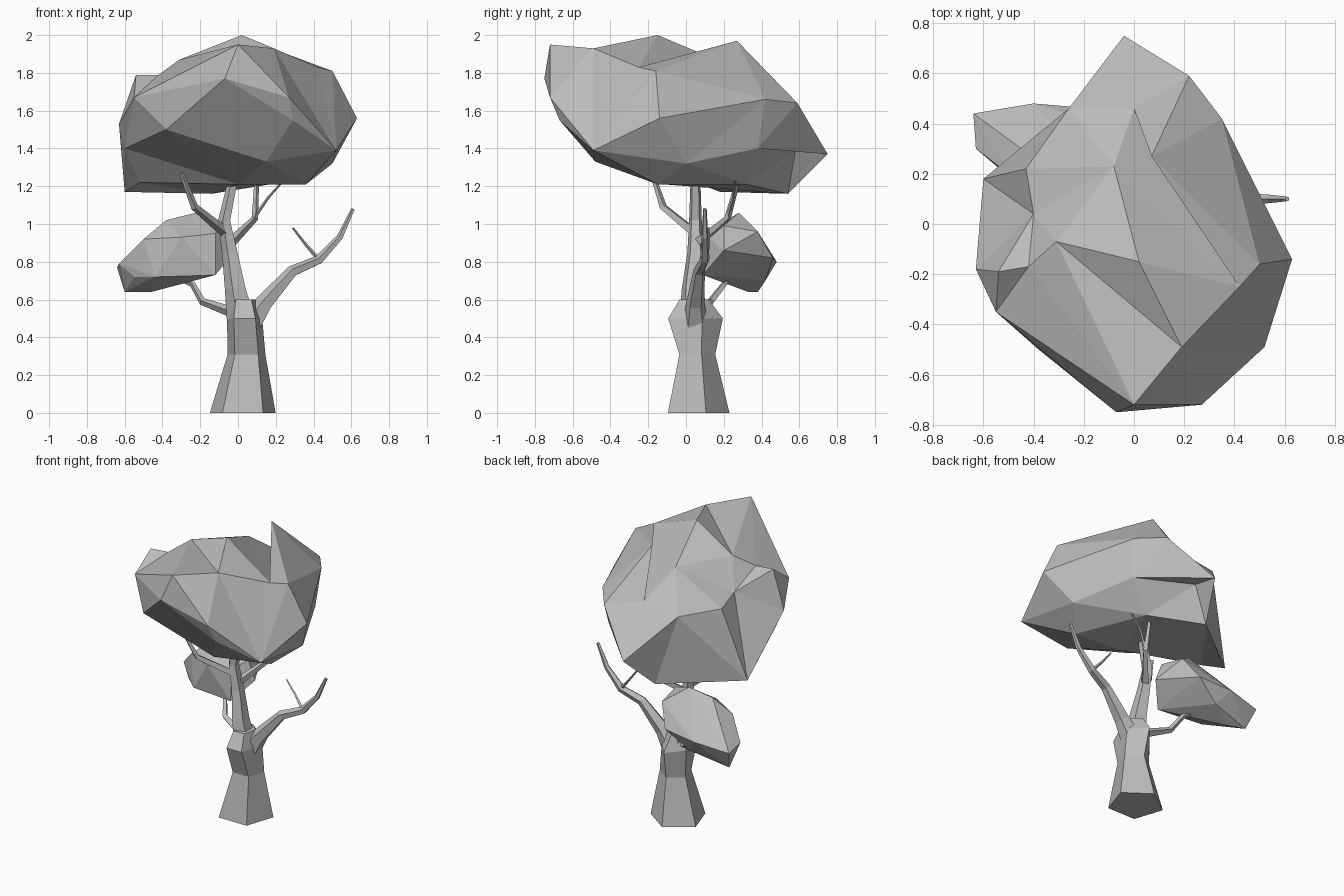
import bpy, bmesh, math
from mathutils import Vector
from mathutils.geometry import delaunay_2d_cdt

cube = bpy.data.objects.get("Cube")
if cube:
    bpy.data.objects.remove(cube, do_unlink=True)

grey = bpy.data.materials.new("plain grey")
grey.use_nodes = True
grey.diffuse_color = (0.5, 0.5, 0.5, 1)
grey.node_tree.nodes["Principled BSDF"].inputs["Base Color"].default_value = grey.diffuse_color


def finish(bm, name):
    bmesh.ops.recalc_face_normals(bm, faces=bm.faces)
    mesh = bpy.data.meshes.new(name)
    bm.to_mesh(mesh)
    bm.free()
    mesh.materials.append(grey)
    obj = bpy.data.objects.new(name, mesh)
    bpy.context.collection.objects.link(obj)
    return obj


def limb(name, path, sides=5, turn=0.0, level=False):
    """Faceted tube through (x, y, z, radius) or (x, y, z, radius, depth radius) stations."""
    bm = bmesh.new()
    pts = [Vector(p[:3]) for p in path]
    rings = []
    for i, p in enumerate(pts):
        along = pts[min(i + 1, len(pts) - 1)] - pts[max(i - 1, 0)]
        if level:
            along = Vector((0, 0, 1))
        side = along.cross(Vector((0, 1, 0))).normalized() * path[i][3]
        other = side.cross(along).normalized() * path[i][-1]
        ring = []
        for k in range(sides):
            a = turn + math.tau * k / sides
            ring.append(bm.verts.new(p + side * math.cos(a) + other * math.sin(a)))
        rings.append(ring)
    for low, high in zip(rings, rings[1:]):
        for k in range(sides):
            n = (k + 1) % sides
            bm.faces.new((low[k], low[n], high[n], high[k]))
    bm.faces.new(rings[0])
    bm.faces.new(rings[-1])
    return finish(bm, name)


def hull(name, points):
    bm = bmesh.new()
    for p in points:
        bm.verts.new(p)
    result = bmesh.ops.convex_hull(bm, input=bm.verts)
    bmesh.ops.delete(bm, geom=[v for v in result["geom_interior"]
                               if isinstance(v, bmesh.types.BMVert)], context="VERTS")
    return finish(bm, name)


def two_sided_crown(name, rim, halves, cleft):
    """Closed faceted crown: upper and lower surfaces meeting on one rim.
    Each half holds its named points and the creases running between them.
    The edge named by cleft is turned to cut an overhanging valley."""
    bm = bmesh.new()
    made = {n: bm.verts.new(p) for n, p in rim.items()}
    for inner, creases in halves:
        made.update({n: bm.verts.new(p) for n, p in inner.items()})
        names = list(rim) + list(inner)
        edges = []
        for crease in creases:
            ids = [names.index(n) for n in crease.split()]
            edges += zip(ids, ids[1:])
        flat = [made[n].co.to_2d() for n in names]
        _, _, tris, origin, _, _ = delaunay_2d_cdt(flat, edges, [list(range(len(rim)))], 1, 1e-5)
        for tri in tris:
            bm.faces.new([made[names[origin[i][0]]] for i in tri])
    edge = bm.edges.get([made[n] for n in cleft.split()])
    if edge:
        bmesh.ops.rotate_edges(bm, edges=[edge])
    return finish(bm, name)


# Trunk and main stem
limb("trunk", [(.025, .05, 0, .183, .18), (.045, .05, .31, .105),
               (.035, .035, .5, .098, .16), (.03, .035, .6, .07, .085)], 5, math.radians(90), True)
limb("main_stem", [(.02, .04, .5, .08), (-.01, .035, .66, .06), (-.04, .05, .85, .045),
                   (-.07, .05, 1.02, .035), (-.01, .05, 1.3, .025)])

# Side branches and twigs
limb("left_branch", [(.06, .05, .46, .07), (.14, .05, .58, .05), (.29, .07, .75, .032),
                     (.43, .1, .81, .026), (.54, .1, .93, .018), (.61, .1, 1.08, .01)])
limb("left_twig", [(.43, .1, .81, .012), (.36, .12, .89, .008), (.29, .12, .98, .005)], 4)
limb("right_branch", [(-.02, .07, .53, .03), (-.19, .13, .59, .02),
                      (-.24, .2, .68, .016), (-.31, .23, .71, .01)], 4)
limb("upper_front_branch", [(-.06, .05, .95, .028), (-.23, -.12, 1.09, .02), (-.3, -.18, 1.27, .012)], 4)
limb("upper_back_branch", [(-.04, .06, .9, .028), (.09, .22, 1.03, .018), (.1, .28, 1.25, .012)], 4)
limb("upper_twig", [(.09, .22, 1.04, .01), (.16, .25, 1.14, .007), (.24, .26, 1.23, .005)], 4)

# Small lower leaf cluster
hull("small_leaf_cluster", [
    (-.64, .44, .77), (-.63, .3, .79), (-.6, .38, .64), (-.46, .33, .64), (-.55, .24, .72),
    (-.4, .48, .8), (-.32, .42, .7), (-.44, .14, .72), (-.12, .09, .73), (-.01, .2, .86),
    (-.06, .2, .99), (-.22, .28, 1.06), (-.38, .25, 1.02), (-.5, .2, .92), (-.08, .38, .96),
    (-.16, .46, .82), (-.3, .09, .93), (-.12, .1, .95)])

# Large leaf crown
rim = dict(tail=(-.04, .75, 1.37), back=(.22, .59, 1.64), shoulder=(.35, .42, 1.66),
           left=(.63, -.14, 1.56), cheek=(.52, -.49, 1.39), chin=(.27, -.72, 1.67),
           nose=(-.07, -.75, 1.77), throat=(-.38, -.5, 1.5), corner=(-.55, -.35, 1.67),
           right=(-.63, -.18, 1.53), skirt=(-.6, .18, 1.17), flank=(-.26, .46, 1.63))
top = dict(brow=(0, -.72, 1.95), front_hump=(.19, -.49, 1.93), peak=(.02, -.15, 2),
           hollow=(-.31, -.07, 1.87), knob=(-.54, -.19, 1.79), knob_end=(-.42, -.17, 1.79),
           saddle=(.42, -.25, 1.83), bend=(.5, -.16, 1.81), spike=(.07, .27, 1.97),
           gully=(-.08, .23, 1.84), notch=(0, .46, 1.67), dent=(-.4, .04, 1.68),
           ledge=(-.43, .22, 1.64))
bottom = dict(under_chin=(.29, -.67, 1.55), jaw=(.15, -.48, 1.33), side=(-.6, -.1, 1.4),
              base=(.36, -.15, 1.21), hip=(.5, 0, 1.32), armpit=(.33, .38, 1.4),
              hem=(-.14, .54, 1.16), tuck=(-.02, .58, 1.39), fold=(.17, .32, 1.21),
              under=(-.52, .05, 1.22), middle=(0, -.12, 1.21))
two_sided_crown("large_leaf_crown", rim, [
    (top, ["brow hollow front_hump brow knob_end knob", "brow corner nose", "hollow peak front_hump saddle",
           "peak saddle gully notch spike saddle bend spike back", "peak gully", "hollow knob_end dent ledge"]),
    (bottom, ["tail armpit tuck tail hem skirt", "hem tuck fold armpit hip left", "hem flank",
              "hip cheek jaw throat side", "cheek under_chin nose jaw", "base jaw", "fold hem"])],
    "gully spike")
